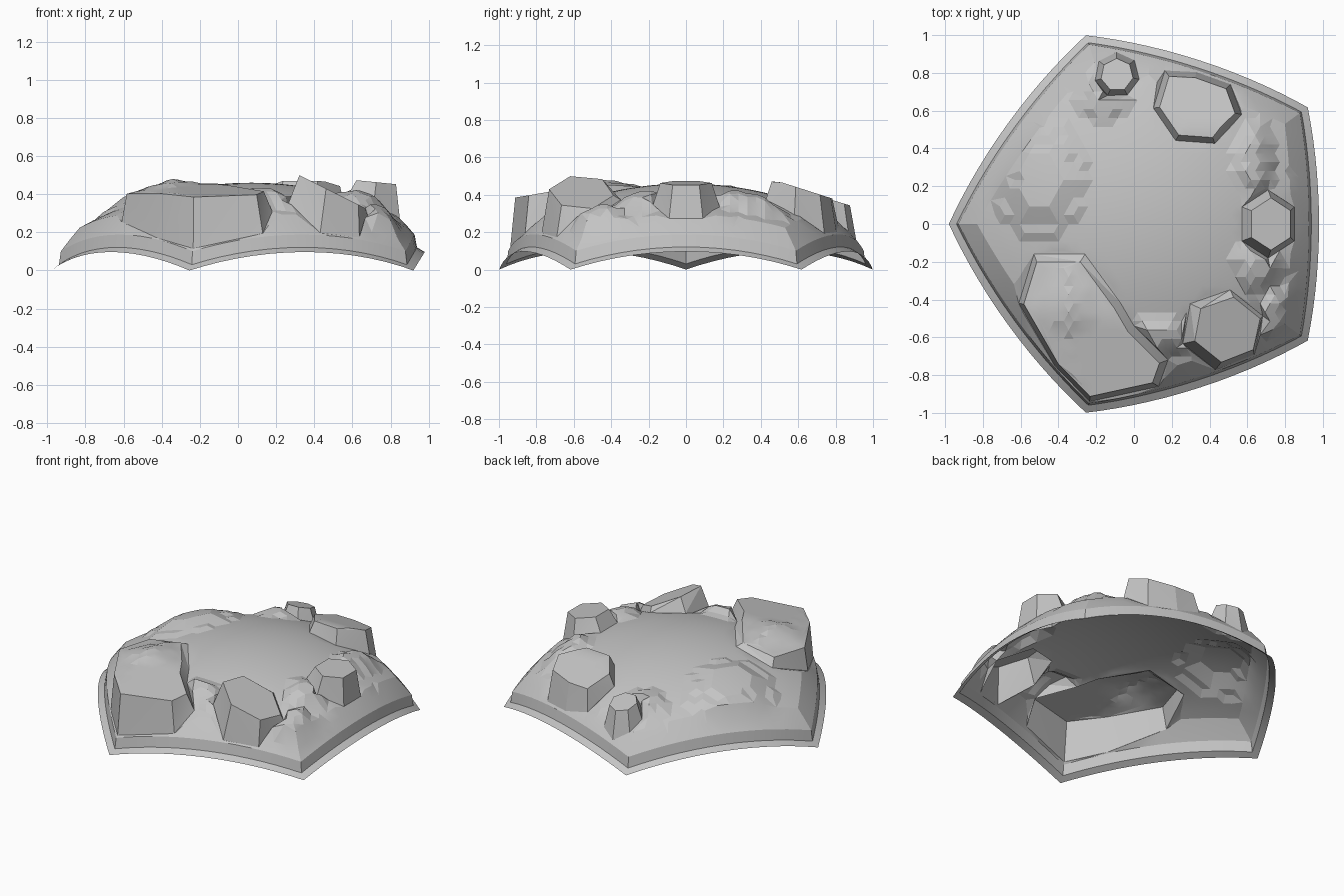
import bpy, bmesh, math
from mathutils import Vector
from mathutils.geometry import delaunay_2d_cdt

if "Cube" in bpy.data.objects:
    bpy.data.objects.remove(bpy.data.objects["Cube"])

CX, CZ = 0.07, -1.375           # sphere centre (x, z)
TAN = 0.764                     # tangent of the pentagon's corner angle
SIDE = 14                       # segments per pentagon side
PROFILE = [(0, 1.835), (0.7375, 1.835), (0.808, 1.809), (0.886, 1.782)]


def polar(deg):
    return Vector((math.cos(math.radians(deg)), math.sin(math.radians(deg))))


def ring(t, radius):
    """Spherical pentagon outline at scale t."""
    out = []
    for k in range(5):
        for i in range(SIDE):
            p = polar(36 + 72 * k).lerp(polar(108 + 72 * k), i / SIDE) * TAN * t
            out.append(Vector((p.x, p.y, 1)).normalized() * radius + Vector((CX, 0, CZ)))
    return out


def dome(x, y):
    """Height of the bare dome and pentagon scale at x, y."""
    p, r = Vector((x - CX, y)), 1.81
    reach = max(p.dot(polar(72 * k)) for k in range(5)) / 0.618
    for _ in range(8):
        h = math.sqrt(max(0.1, r * r - p.length_squared))
        t = reach / h
        r = PROFILE[-1][1]
        for (t0, r0), (t1, r1) in zip(PROFILE, PROFILE[1:]):
            if t0 <= t <= t1:
                r = r0 + (r1 - r0) * (t - t0) / (t1 - t0)
                break
    return h + CZ, t


# low stepped mounds: centre x, y, radius x, y (all of similar height)
MOUNDS = [(-.5, .25, .27, .36), (-.16, .68, .16, .14), (.64, .33, .12, .25),
          (.66, -.22, .14, .18), (.14, -.6, .2, .12), (.74, -.5, .12, .2)]


def ground(x, y):
    z, t = dome(x, y)
    d = min(math.hypot((x - cx) / rx, (y - cy) / ry) for cx, cy, rx, ry in MOUNDS)
    bump = 0.06 * max(0, min(1, 1.6 * (1 - d)))
    return z + (round(bump / 0.02) * 0.02 if t < 0.8 else 0)


def slab_top(x, y):
    z = 0.455 - 0.17 * max(0, -0.5 - y) - 0.22 * max(0, -0.35 - x) - 0.06 * max(0, y + 0.45)
    d = math.hypot((x + .35) / .17, (y + .42) / .2)
    return z + round(max(0, 1 - d) * 2) * 0.012


def clamp(p, limit):
    """Keep an outline point inside the raised part of the shell."""
    p, c = Vector(p), Vector((CX, 0))
    while dome(*p)[1] > limit:
        p = c + (p - c) * 0.99
    return p


def inset(poly, d, shift):
    """Offset a counter-clockwise outline inwards, then shift it."""
    out = []
    for i, p in enumerate(poly):
        a = (p - poly[i - 1]).normalized()
        b = (poly[(i + 1) % len(poly)] - p).normalized()
        na, nb = Vector((-a.y, a.x)), Vector((-b.y, b.x))
        out.append(p + (na + nb) * d / max(0.4, 1 + na.dot(nb)) + Vector(shift))
    return out


rocks = []                      # base outline, top outline, top height


def rock(outline, height, d=0.03, shift=(0, 0)):
    base = [clamp(p, 0.88) for p in outline]
    rocks.append((base, [clamp(p, 0.868) for p in inset(base, d, shift)], height))


def ngon(x, y, rx, ry, n, turn):
    return [(x + rx * q.x, y + ry * q.y) for q in (polar(turn + 360 * i / n) for i in range(n))]


# back right, front right, east and small back blocks
rock(ngon(.34, .65, .24, .24, 7, -17), lambda x, y: 0.47 - 0.32 * max(0, y - 0.5))
rock(ngon(.47, -.56, .225, .215, 6, 20), lambda x, y: 0.485 - 0.5 * (x - 0.35), 0.035, (.025, 0))
rock(ngon(.71, 0, .16, .18, 6, 30), lambda x, y: 0.472 - 0.1 * (x - 0.63), 0.035, (.015, 0))
rock(ngon(-.09, .79, .12, .12, 7, 40), lambda x, y: 0.39 - 0.3 * (y - 0.72))
# large front left slab reaching the rim corner
rock([(-.61, -.42), (-.42, -.75), (-.235, -.94), (.13, -.86), (.18, -.72),
      (0, -.54), (-.07, -.42), (-.26, -.16), (-.53, -.16)], slab_top, 0.032, (-.008, -.008))


def inside(x, y, poly):
    odd = False
    for (x0, y0), (x1, y1) in zip(poly, poly[1:] + poly[:1]):
        if (y0 > y) != (y1 > y) and x < (x1 - x0) * (y - y0) / (y1 - y0) + x0:
            odd = not odd
    return odd


pts, edges = [], []             # 3D points and constrained edges


def add_loop(loop):
    n = len(pts)
    pts.extend(loop)
    edges.extend((n + i, n + (i + 1) % len(loop)) for i in range(len(loop)))


def add_point(x, y):
    for base, top, height in rocks:
        if inside(x, y, top):
            pts.append((x, y, height(x, y)))
            return
        if inside(x, y, base):
            return
    pts.append((x, y, ground(x, y)))


rim = ring(0.886, 1.782)
add_loop([tuple(p) for p in rim])
for base, top, height in rocks:
    add_loop([(x, y, dome(x, y)[0]) for x, y in base])
    add_loop([(x, y, height(x, y)) for x, y in top])

# dome points: two bevel rings and a triangular grid
for t, r in PROFILE[1:3]:
    for p in ring(t, r):
        add_point(p.x, p.y)
STEP = 0.052
for j in range(-20, 21):
    for i in range(-20, 21):
        x, y = CX + (i + 0.5 * (j % 2)) * STEP, j * STEP * 0.9
        if math.hypot(x - CX, y) < 1 and dome(x, y)[1] < 0.72:
            add_point(x, y)

res = delaunay_2d_cdt([Vector(p[:2]) for p in pts], edges, [], 0, 1e-5, True)
bm = bmesh.new()
verts = []
for co, ids in zip(res[0], res[3]):
    z = pts[ids[0]][2] if ids else ground(co.x, co.y)
    verts.append(bm.verts.new((co.x, co.y, z)))
for f in res[2]:
    bm.faces.new([verts[i] for i in f])

# rim wall and thin flange
loops = [[bm.verts.new(p) for p in l] for l in (ring(1, 1.73), ring(0.94, 1.73), rim)]
for lo, hi in zip(loops, loops[1:]):
    for i in range(len(lo)):
        j = (i + 1) % len(lo)
        bm.faces.new((lo[i], lo[j], hi[j], hi[i]))
bmesh.ops.remove_doubles(bm, verts=bm.verts, dist=1e-4)
bm.normal_update()
for f in bm.faces:
    if f.normal.z < 0:
        f.normal_flip()

mesh = bpy.data.meshes.new("rocky_shell_panel")
bm.to_mesh(mesh)
bm.free()
grey = bpy.data.materials.new("stone grey")
grey.diffuse_color = (0.55, 0.55, 0.55, 1)
grey.use_nodes = True
grey.node_tree.nodes["Principled BSDF"].inputs["Base Color"].default_value = grey.diffuse_color
mesh.materials.append(grey)
shell = bpy.data.objects.new("rocky_shell_panel", mesh)
bpy.context.collection.objects.link(shell)
bpy.context.view_layer.objects.active = shell
shell.select_set(True)
bpy.ops.object.shade_smooth_by_angle(angle=math.radians(15))
